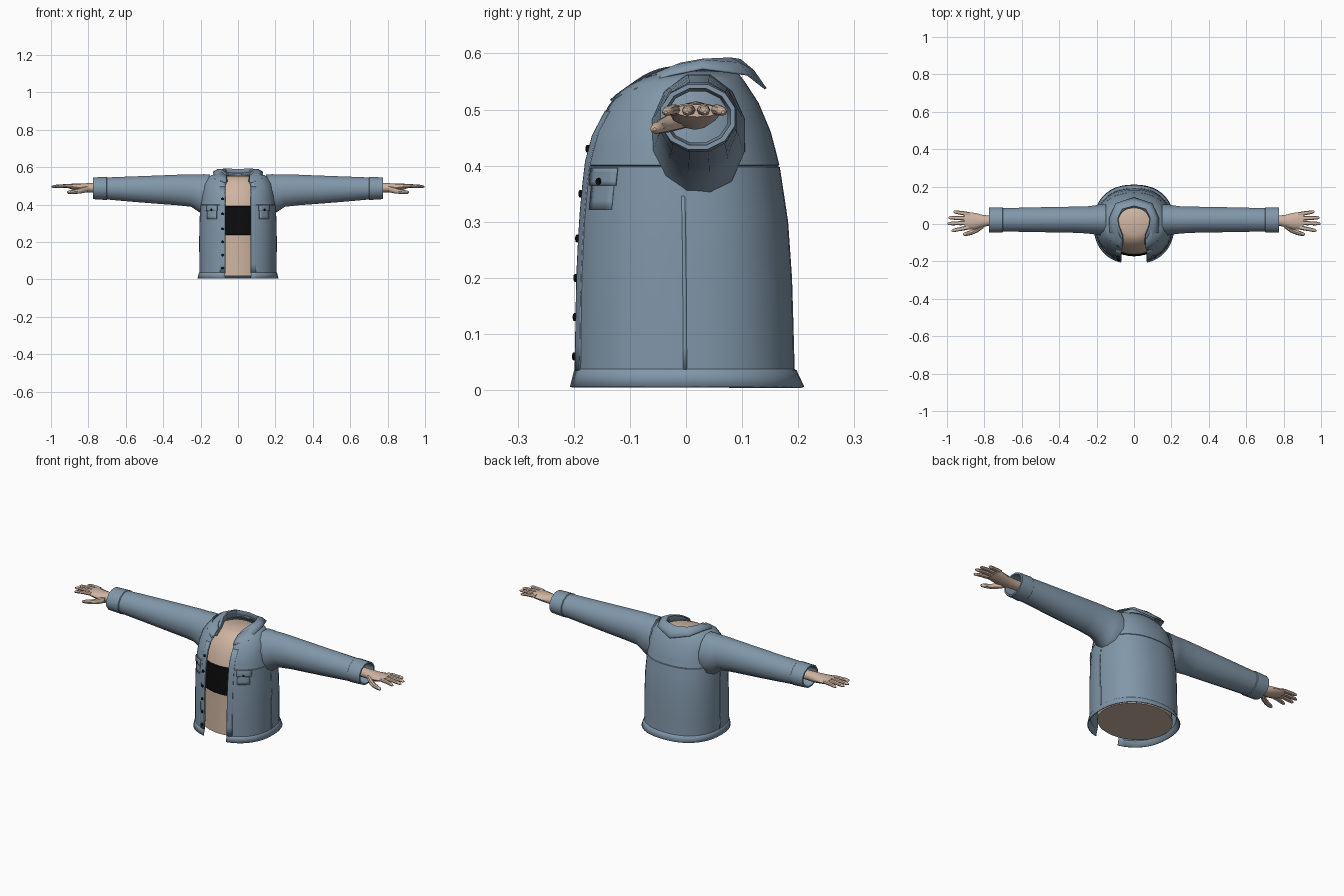
import bpy, bmesh, math
from mathutils import Vector

if "Cube" in bpy.data.objects:
    bpy.data.objects.remove(bpy.data.objects["Cube"])


def material(name, rgb):
    m = bpy.data.materials.new(name)
    m.diffuse_color = (*rgb, 1)
    m.use_nodes = True
    m.node_tree.nodes["Principled BSDF"].inputs["Base Color"].default_value = m.diffuse_color
    return m


DENIM = material("denim blue", (0.22, 0.31, 0.40))
SKIN = material("skin", (0.62, 0.46, 0.36))
BLACK = material("black", (0.004, 0.004, 0.004))


def grid(name, rows, mat, closed=False, cap=False, thick=0.0, angle=40):
    """Surface through rows of points, optionally closed, capped or thickened."""
    bm = bmesh.new()
    vs = [[bm.verts.new(p) for p in r] for r in rows]
    n = len(rows[0])
    for a, b in zip(vs, vs[1:]):
        for i in range(n if closed else n - 1):
            j = (i + 1) % n
            bm.faces.new((a[i], a[j], b[j], b[i]))
    if cap:
        bm.faces.new(vs[0])
        bm.faces.new(vs[-1])
    bmesh.ops.recalc_face_normals(bm, faces=bm.faces)
    me = bpy.data.meshes.new(name)
    bm.to_mesh(me)
    bm.free()
    me.materials.append(mat)
    ob = bpy.data.objects.new(name, me)
    bpy.context.collection.objects.link(ob)
    if thick:
        mod = ob.modifiers.new("thickness", 'SOLIDIFY')
        mod.thickness, mod.offset = thick, 0
    bpy.ops.object.select_all(action='DESELECT')
    ob.select_set(True)
    bpy.context.view_layer.objects.active = ob
    bpy.ops.object.shade_smooth_by_angle(angle=math.radians(angle))
    return ob


def sections(path, n=10, phase=0.0):
    """Elliptical rings facing x: each entry is x, y, z, half depth, half height."""
    return [[(x, y + ry * math.cos(phase + math.tau * i / n), z + rz * math.sin(phase + math.tau * i / n))
             for i in range(n)] for x, y, z, ry, rz in path]


# Jacket body profile: side z, front z, back z, half width, front y, back y
BODY = [(.005, .005, .005, .210, -.208, .205), (.035, .035, .035, .203, -.201, .191),
        (.20, .20, .20, .204, -.198, .186), (.30, .30, .30, .203, -.193, .179),
        (.40, .40, .40, .198, -.184, .164), (.46, .46, .46, .190, -.168, .148),
        (.51, .505, .51, .178, -.142, .127), (.55, .525, .547, .150, -.125, .103),
        (.575, .535, .567, .088, -.105, .088)]
POW = 2 / 2.3


def row_at(z):
    for a, b in zip(BODY, BODY[1:]):
        if z <= b[0] + 1e-6:
            t = (z - a[0]) / (b[0] - a[0])
            return [p + (q - p) * t for p, q in zip(a, b)]
    return BODY[-1]


def surf(t, z, off=0.0):
    """Point on the jacket; t = 0 is the front and pi the back."""
    zs, zf, zb, rx, yf, yb = row_at(z)
    s, c = math.sin(t), math.cos(t)
    x = math.copysign(abs(s) ** POW, s) * (rx + off)
    y = (yf + yb) / 2 - math.copysign(abs(c) ** POW, c) * ((yb - yf) / 2 + off)
    return (x, y, zs + ((zf if c > 0 else zb) - zs) * c * c)


def angle_at(x, z):
    return math.asin(min(1, x / row_at(z)[3]) ** (1 / POW))


# Jacket body, open down the front, with a groove for the yoke seam
levels = [(.005, .003), (.033, .003), (.036, 0), (.12, 0), (.20, 0), (.25, 0), (.30, 0), (.35, 0),
          (.396, 0), (.399, -.004), (.402, 0), (.43, 0), (.46, 0), (.485, 0), (.51, 0), (.53, 0),
          (.55, 0), (.575, 0)]
rows = []
for z, off in levels:
    a = angle_at(.068 if z < .52 else .062, z)
    rows.append([surf(a + (math.tau - 2 * a) * i / 40, z, off) for i in range(41)])
grid("jacket_body", rows, DENIM, thick=.006)


def patch(name, s, x0, x1, z0, z1, off, mat=DENIM, n=4):
    """Thin plate that follows the jacket between two x positions."""
    out = []
    for k in range(n + 1):
        z = z0 + (z1 - z0) * k / n
        a, b = angle_at(x0, z), angle_at(x1, z)
        out.append([surf(s * (a + (b - a) * i / n), z, off) for i in range(n + 1)])
    return grid(name, out, mat, thick=.003)


def button(name, s, x, z, r=.007):
    """Small round button lying on the jacket."""
    t = s * angle_at(x, z)
    p = Vector(surf(t, z, .008))
    normal = (p - Vector(surf(t, z))).normalized()
    bpy.ops.mesh.primitive_cylinder_add(vertices=10, radius=r, depth=.006, location=p)
    ob = bpy.context.object
    ob.name = name
    ob.rotation_euler = normal.to_track_quat('Z', 'Y').to_euler()
    ob.data.materials.append(BLACK)


# Plackets, pockets, flaps and side seams
for s, side in ((-1, "right"), (1, "left")):
    patch(side + "_placket", s, .067, .095, .036, .50, .003, n=10)
    patch(side + "_pocket", s, .112, .162, .322, .385, .003)
    patch(side + "_pocket_flap", s, .108, .166, .365, .396, .006)
    button(side + "_pocket_button", s, .137, .372, .006)
    seam = [[surf(s * (math.pi / 2 + d), .036 + .31 * k / 8, .002) for d in (0, .02)] for k in range(9)]
    grid(side + "_side_seam", seam, DENIM, thick=.003)
for k, z in enumerate((.06, .13, .20, .27, .35, .43)):
    button("front_button_%d" % (k + 1), -1, .080, z)

# Collar: neck stand, folded top edge and outer fall
stand = [(.058, -.105, .520), (.060, -.06, .545), (.080, -.01, .555), (.086, .03, .558), (.062, .075, .555), (0, .092, .550)]
top = [(.062, -.112, .524), (.063, -.06, .562), (.082, -.01, .582), (.088, .03, .589), (.064, .08, .591), (0, .098, .588)]
fall = [(.070, -.134, .516), (.128, -.088, .536), (.131, -.03, .561), (.133, .03, .573), (.098, .11, .562), (0, .142, .537)]


def both(half):
    return half + [(-x, y, z) for x, y, z in half[-2::-1]]


middle = [tuple((p + q) / 2 + d for p, q, d in zip(a, b, (0, 0, .006))) for a, b in zip(top, fall)]
grid("collar", [both(r) for r in (stand, top, middle, fall)], DENIM, thick=.004)

# Torso with a black chest band
torso = [(.018, .188, -.165, .178), (.10, .186, -.163, .172), (.236, .184, -.163, .168), (.24, .188, -.169, .170),
         (.31, .188, -.173, .166), (.388, .183, -.168, .152), (.392, .179, -.162, .150), (.44, .174, -.150, .140),
         (.48, .165, -.132, .126), (.515, .145, -.110, .108), (.54, .112, -.085, .092), (.552, .08, -.055, .075)]
rings = []
for z, rx, yf, yb in torso:
    rings.append([(rx * math.sin(math.tau * i / 36), (yf + yb) / 2 - (yb - yf) / 2 * math.cos(math.tau * i / 36), z)
                  for i in range(36)])
body = grid("torso", rings, SKIN, closed=True, cap=True)
body.data.materials.append(BLACK)
for f in body.data.polygons:
    f.material_index = 1 if .236 < f.center.z < .392 and abs(f.normal.z) < .95 else 0

# Sleeve: x, y, z, half depth, half height
SLEEVE = [(.150, .022, .455, .086, .110), (.185, .022, .453, .085, .113), (.205, .022, .459, .081, .105),
          (.25, .022, .475, .075, .090), (.33, .023, .478, .072, .084), (.45, .023, .480, .070, .077),
          (.58, .023, .483, .067, .069), (.70, .022, .486, .065, .061), (.703, .022, .486, .069, .064),
          (.775, .021, .487, .069, .060), (.775, .021, .487, .060, .052), (.70, .021, .487, .055, .047)]
# Palm and wrist
PALM = [(.70, .018, .490, .026, .024), (.775, .018, .490, .027, .025), (.81, .016, .489, .033, .025),
        (.845, .015, .491, .043, .021), (.885, .017, .496, .047, .016), (.905, .020, .498, .044, .011)]
# Fingers: root x, root y, tip x, tip y
FINGERS = [(.885, -.018, .975, -.036), (.89, .006, .998, .002), (.89, .030, .993, .034), (.88, .052, .965, .066)]


def flip(rows, s):
    return [[(s * x, y, z) for x, y, z in r] for r in rows]


for s, side in ((-1, "right"), (1, "left")):
    grid(side + "_sleeve", flip(sections(SLEEVE, 12, math.pi / 12), s), DENIM, closed=True)
    grid(side + "_palm", flip(sections(PALM, 12), s), SKIN, closed=True, cap=True)
    for k, (x0, y0, x1, y1) in enumerate(FINGERS):
        path = []
        for t, r in ((0, .0115), (.35, .0115), (.45, .0105), (.75, .010), (.93, .008), (1, .003)):
            z = .499 + .008 * t * (1 - t) - .004 * t
            path.append((x0 + (x1 - x0) * t, y0 + (y1 - y0) * t, z, r, r * .85))
        grid("%s_finger_%d" % (side, k + 1), flip(sections(path, 8), s), SKIN, closed=True, cap=True)
    thumb = [(.805, -.004, .484, .018, .018), (.835, -.028, .476, .016, .016), (.865, -.044, .470, .013, .013),
             (.89, -.051, .467, .012, .011), (.908, -.055, .465, .009, .008), (.914, -.056, .465, .003, .003)]
    grid(side + "_thumb", flip(sections(thumb, 8), s), SKIN, closed=True, cap=True)
